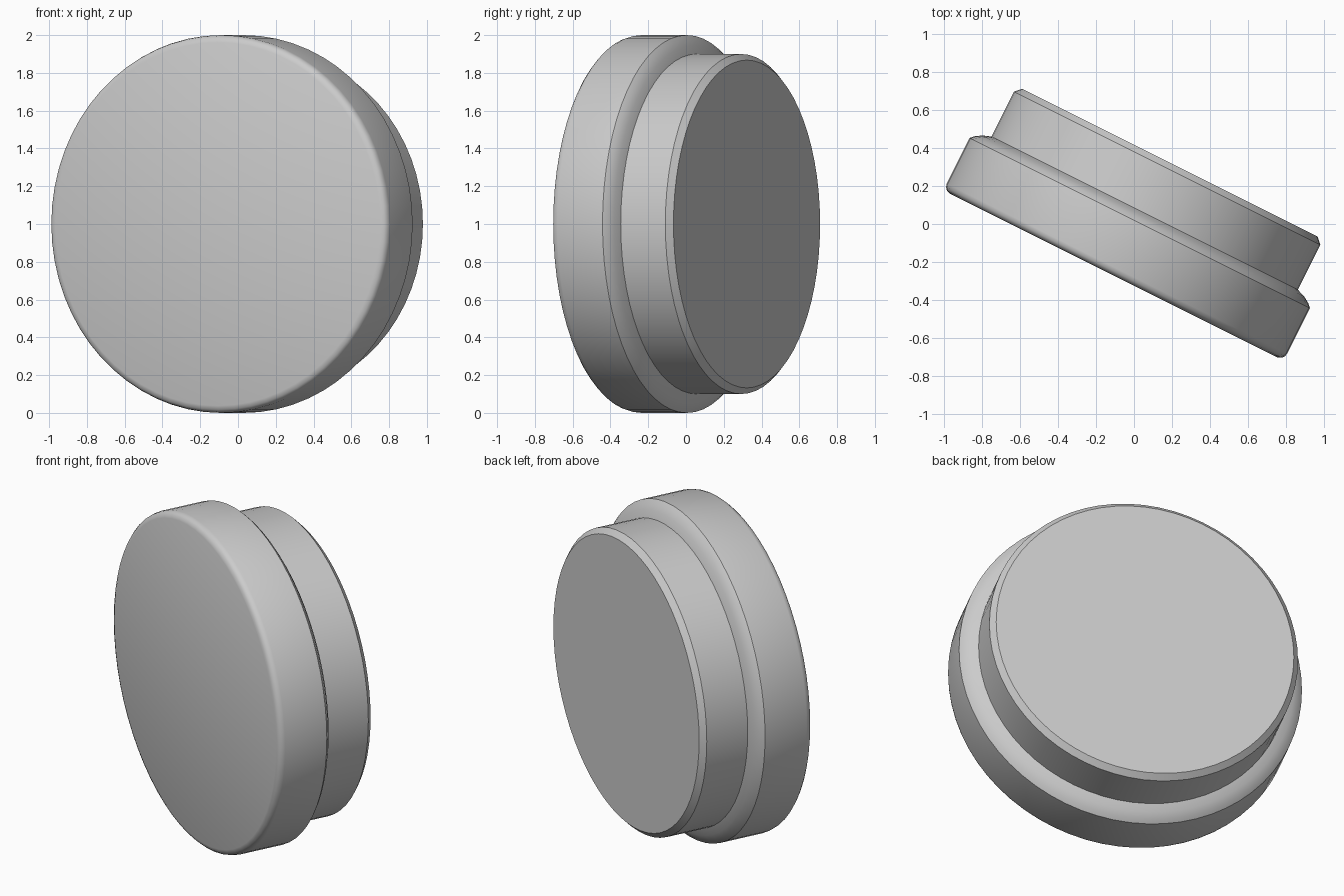
import bpy, bmesh, math
from mathutils import Vector, Matrix

if "Cube" in bpy.data.objects:
    bpy.data.objects.remove(bpy.data.objects["Cube"])

SEGMENTS = 64


def lathe_y(name, profile):
    """Revolve (radius, y) points around the local y axis into a closed solid."""
    bm = bmesh.new()
    verts = [bm.verts.new((r, y, 0)) for r, y in profile]
    edges = [bm.edges.new(pair) for pair in zip(verts, verts[1:])]
    bmesh.ops.spin(bm, geom=verts + edges, cent=(0, 0, 0), axis=(0, 1, 0),
                   angle=math.tau, steps=SEGMENTS, use_merge=True)
    bmesh.ops.remove_doubles(bm, verts=bm.verts, dist=1e-5)
    # Flat end caps
    bmesh.ops.holes_fill(bm, edges=[e for e in bm.edges if e.is_boundary], sides=0)
    bmesh.ops.recalc_face_normals(bm, faces=bm.faces)
    mesh = bpy.data.meshes.new(name)
    bm.to_mesh(mesh)
    bm.free()
    obj = bpy.data.objects.new(name, mesh)
    bpy.context.collection.objects.link(obj)
    return obj


# Stepped disc: rounded front rim, wide band, domed shoulder, neck, chamfered back
profile = [
    (0.962, -0.290), (0.983, -0.282), (0.995, -0.269), (1.000, -0.250),
    (1.000, 0.018), (0.980, 0.038), (0.945, 0.060), (0.900, 0.076),
    (0.900, 0.340), (0.868, 0.372),
]
disc = lathe_y("stepped_disc", profile)

# Stand it upright, turned about z
disc.rotation_euler.z = -math.atan(0.5)
disc.location = (0.022, -0.011, 1.0)

bpy.context.view_layer.objects.active = disc
disc.select_set(True)
bpy.ops.object.shade_smooth_by_angle(angle=math.radians(35))
